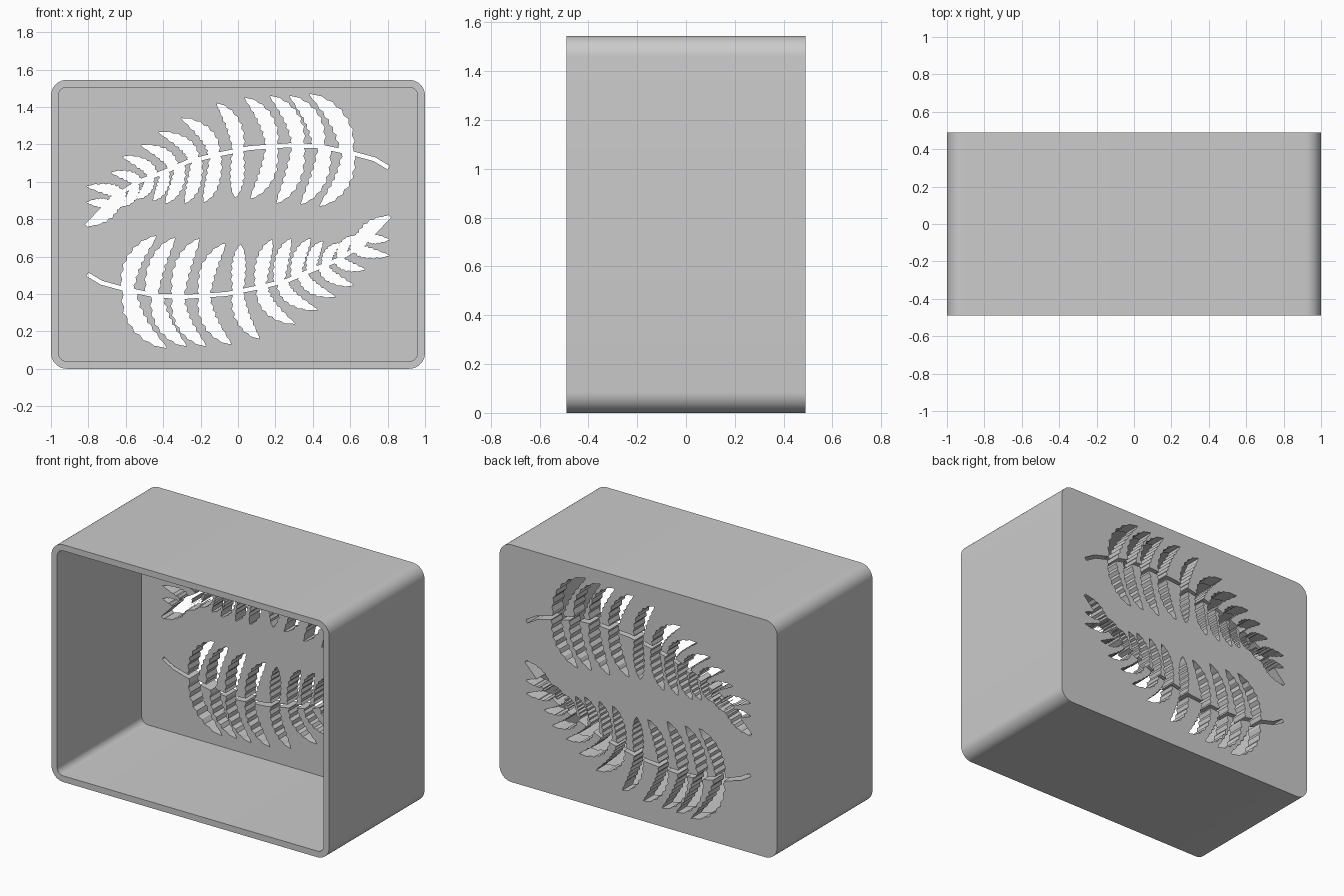
import bpy, bmesh, math
from mathutils import Vector

if "Cube" in bpy.data.objects:
    bpy.data.objects.remove(bpy.data.objects["Cube"], do_unlink=True)

HEIGHT, HALF_DEPTH, WALL, BACK = 1.545, 0.49, 0.04, 0.11
FERN_CENTRE = 0.79

grey = bpy.data.materials.new("plain grey")
grey.use_nodes = True
grey.diffuse_color = (0.6, 0.6, 0.6, 1)
grey.node_tree.nodes["Principled BSDF"].inputs["Base Color"].default_value = (0.6, 0.6, 0.6, 1)


def add_prism(bm, outline, y0, y1):
    """Extrude an x-z outline from y0 to y1."""
    front = [bm.verts.new((x, y0, z)) for x, z in outline]
    back = [bm.verts.new((x, y1, z)) for x, z in outline]
    faces = [bm.faces.new(front), bm.faces.new(back[::-1])]
    for i in range(len(outline)):
        j = (i + 1) % len(outline)
        faces.append(bm.faces.new((front[j], front[i], back[i], back[j])))
    bmesh.ops.recalc_face_normals(bm, faces=faces)


def finish(bm, name):
    mesh = bpy.data.meshes.new(name)
    bm.to_mesh(mesh)
    bm.free()
    obj = bpy.data.objects.new(name, mesh)
    bpy.context.collection.objects.link(obj)
    mesh.materials.append(grey)
    return obj


def rounded_rect(inset, radius, steps=10):
    points = []
    for corner, (sx, sz) in enumerate([(1, 1), (-1, 1), (-1, -1), (1, -1)]):
        cx = sx * (1 - inset - radius)
        cz = HEIGHT / 2 + sz * (HEIGHT / 2 - inset - radius)
        for k in range(steps + 1):
            a = math.pi / 2 * (corner + k / steps)
            points.append((cx + radius * math.cos(a), cz + radius * math.sin(a)))
    return points


def cut(target, cutter, self_overlap=False):
    cutter.hide_render = True
    mod = target.modifiers.new("cut", 'BOOLEAN')
    mod.operation, mod.solver, mod.object = 'DIFFERENCE', 'EXACT', cutter
    mod.use_self = self_overlap
    bpy.context.view_layer.objects.active = target
    bpy.ops.object.modifier_apply(modifier=mod.name)
    bpy.data.objects.remove(cutter, do_unlink=True)


# Fern midrib, from the tip to the end of the stalk
SPINE = [Vector(p) for p in [
    (-0.81, 0.765), (-0.66, 0.92), (-0.53, 1.0), (-0.39, 1.055), (-0.26, 1.11), (-0.11, 1.145),
    (0.06, 1.18), (0.275, 1.195), (0.435, 1.19), (0.62, 1.15), (0.73, 1.12), (0.805, 1.075)]]

# Leaflets: x where it leaves the midrib, then its tip
UPPER = [(0.58, 0.38, 1.47), (0.43, 0.275, 1.46), (0.32, 0.17, 1.46), (0.18, 0.035, 1.45),
         (0.0, -0.115, 1.42), (-0.13, -0.305, 1.34), (-0.24, -0.425, 1.265),
         (-0.35, -0.52, 1.195), (-0.46, -0.62, 1.135), (-0.54, -0.68, 1.05), (-0.64, -0.81, 0.975)]
LOWER = [(0.59, 0.435, 0.87), (0.46, 0.335, 0.88), (0.32, 0.205, 0.885), (0.18, 0.065, 0.91),
         (0.0, -0.015, 0.915), (-0.12, -0.185, 0.89), (-0.22, -0.285, 0.885),
         (-0.31, -0.39, 0.885), (-0.39, -0.455, 0.9), (-0.47, -0.545, 0.91),
         (-0.55, -0.62, 0.87), (-0.62, -0.7, 0.84), (-0.7, -0.81, 0.89), (-0.66, -0.81, 0.765)]


def on_spine(x):
    for a, b in zip(SPINE, SPINE[1:]):
        if a.x <= x <= b.x:
            return a.lerp(b, (x - a.x) / (b.x - a.x))
    return SPINE[-1]


def leaflet(base_x, tip_x, tip_z, steps=14):
    """Curved blade with a saw-toothed edge."""
    base, tip = on_spine(base_x), Vector((tip_x, tip_z))
    bend = Vector((base.x, base.y + 0.62 * (tip.y - base.y)))
    half = 0.016 + 0.085 * (tip - base).length
    sides = ([], [])
    for k in range(steps):
        t = k / steps
        mid = base.lerp(bend, t).lerp(bend.lerp(tip, t), t)
        along = (bend - base).lerp(tip - bend, t).normalized()
        normal = Vector((-along.y, along.x))
        width = half * 1.2 * (1 - t) ** 0.8 * (0.6 + 1.6 * t)
        tooth = 1.12 if k % 2 else 0.84
        sides[0].append(mid + normal * width * tooth)
        sides[1].append(mid - normal * width * (2 - tooth))
    return sides[0] + [tip] + sides[1][::-1]


def ribbon(path, half):
    left, right = [], []
    for i, p in enumerate(path):
        d = (path[min(i + 1, len(path) - 1)] - path[max(i - 1, 0)]).normalized()
        n = Vector((-d.y, d.x)) * half
        left.append(p + n)
        right.append(p - n)
    return left + right[::-1]


# Open-fronted box
bm = bmesh.new()
add_prism(bm, rounded_rect(0, 0.085), -HALF_DEPTH, HALF_DEPTH)
box = finish(bm, "fern_box")

bm = bmesh.new()
add_prism(bm, rounded_rect(WALL, 0.045), -HALF_DEPTH - 0.2, HALF_DEPTH - BACK)
cut(box, finish(bm, "cavity_cutter"))

# Two fern openings in the back, the second turned half a circle
bm = bmesh.new()
shapes = [ribbon(SPINE, 0.011)] + [leaflet(*leaf) for leaf in UPPER + LOWER]
for turn in (1, -1):
    for i, shape in enumerate(shapes):
        outline = [(turn * p.x, FERN_CENTRE + turn * (p.y - FERN_CENTRE)) for p in shape]
        extra = 0.03 + 0.002 * i
        add_prism(bm, outline, HALF_DEPTH - BACK - extra, HALF_DEPTH + extra)
cut(box, finish(bm, "fern_cutter"), self_overlap=True)

# Smooth rounded corners, crisp rims
bpy.ops.object.select_all(action='DESELECT')
box.select_set(True)
bpy.context.view_layer.objects.active = box
bpy.ops.object.shade_smooth_by_angle(angle=math.radians(30))
